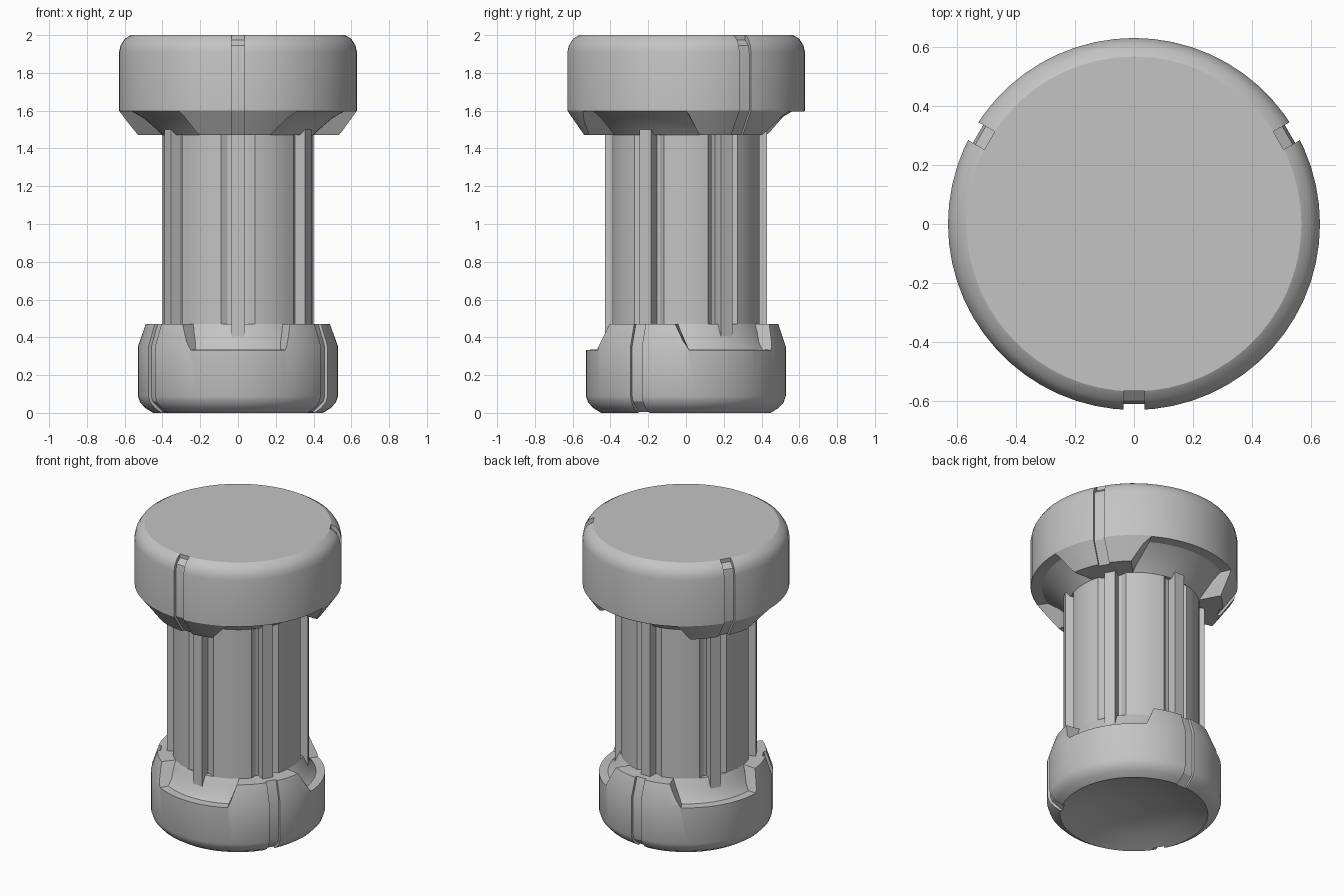
import bpy
import bmesh
from math import sin, cos, pi, radians, sqrt, atan2

cube = bpy.data.objects.get("Cube")
if cube:
    bpy.data.objects.remove(cube, do_unlink=True)

grey = bpy.data.materials.new("plain grey")
grey.use_nodes = True
colour = (0.55, 0.55, 0.55, 1)
grey.diffuse_color = colour
grey.node_tree.nodes["Principled BSDF"].inputs["Base Color"].default_value = colour


def loft(name, rings, closed=True):
    """Skin equal-length closed rings of points and cap both ends."""
    bm = bmesh.new()
    loops = [[bm.verts.new(p) for p in ring] for ring in rings]
    n = len(rings[0])
    for a, b in zip(loops, loops[1:]):
        for i in range(n):
            j = (i + 1) % n
            bm.faces.new((a[i], a[j], b[j], b[i]))
    bm.faces.new(loops[0][::-1])
    bm.faces.new(loops[-1])
    bmesh.ops.recalc_face_normals(bm, faces=bm.faces)
    mesh = bpy.data.meshes.new(name)
    bm.to_mesh(mesh)
    bm.free()
    mesh.materials.append(grey)
    obj = bpy.data.objects.new(name, mesh)
    bpy.context.collection.objects.link(obj)
    return obj


def polar(r, a, z, t=0):
    """Point at radius r and angle a, shifted sideways by t."""
    return (r * cos(a) - t * sin(a), r * sin(a) + t * cos(a), z)


def lathe(name, profile, sides=60):
    turns = [2 * pi * i / sides for i in range(sides)]
    return loft(name, [[polar(r, a, z) for a in turns] for r, z in profile])


def groove_cutter(outline, angle, half_width=0.035):
    return loft("groove_cutter", [[polar(r, angle, z, t) for r, z in outline]
                                  for t in (-half_width, half_width)])


def notch_cutter(outline, angle, half_angle, steps=14):
    """Sector whose half angle flares with height."""
    return loft("notch_cutter",
                [[polar(r, angle + radians(half_angle(z)) * (2 * s / steps - 1), z)
                  for r, z in outline] for s in range(steps + 1)])


def select(obj):
    bpy.ops.object.select_all(action="DESELECT")
    obj.select_set(True)
    bpy.context.view_layer.objects.active = obj


def carve(obj, cutter):
    cutter.hide_render = True
    mod = obj.modifiers.new("cut", "BOOLEAN")
    mod.operation = "DIFFERENCE"
    mod.solver = "EXACT"
    mod.object = cutter
    select(obj)
    bpy.ops.object.modifier_apply(modifier=mod.name)
    bpy.data.objects.remove(cutter, do_unlink=True)


def smooth(obj, angle=28):
    select(obj)
    bpy.ops.object.shade_smooth_by_angle(angle=radians(angle))


thirds = [radians(-90 + 120 * i) for i in range(3)]

# Upper cap: rounded drum with three tapered tabs below
upper = lathe("upper_cap", [(0.3, 1.47), (0.54, 1.47), (0.63, 1.6), (0.63, 1.91),
                            (0.622, 1.945), (0.6, 1.98), (0.567, 2.0)])
upper_notch = [(0.38, 1.45), (0.40, 1.47), (0.43, 1.5), (0.5, 1.56), (0.56, 1.595),
               (0.8, 1.6), (0.8, 1.4), (0.38, 1.4)]
upper_groove = [(0.565, 2.05), (0.565, 1.975), (0.6, 1.945), (0.61, 1.9), (0.61, 1.6),
                (0.507, 1.45), (0.8, 1.45), (0.8, 2.05)]

# Lower cap: smaller drum, tabs above, shallow dish underneath
lower = lathe("lower_cap", [(0.05, 0.09), (0.2, 0.075), (0.33, 0.045), (0.45, 0),
                            (0.49, 0.025), (0.518, 0.055), (0.53, 0.09), (0.53, 0.35),
                            (0.49, 0.47), (0.3, 0.47)])
lower_notch = [(0.38, 0.5), (0.40, 0.47), (0.42, 0.43), (0.445, 0.37), (0.475, 0.335),
               (0.7, 0.33), (0.7, 0.55), (0.38, 0.55)]
lower_groove = [(0.43, -0.05), (0.43, 0), (0.5, 0.06), (0.51, 0.09), (0.51, 0.35),
                (0.46, 0.5), (0.7, 0.5), (0.7, -0.05)]

# Notches and grooves alternate around each cap
for a in thirds:
    opposite = a + pi
    carve(upper, notch_cutter(upper_notch, opposite,
                              lambda z: 30 + 11 * (1.6 - z) / 0.13))
    carve(upper, groove_cutter(upper_groove, a))
    carve(lower, notch_cutter(lower_notch, a,
                              lambda z: 28 + 8 * (z - 0.33) / 0.14))
    carve(lower, groove_cutter(lower_groove, opposite))

# Column: six channels, each holding a raised rib
R = 0.40
edge = 0.09
rim = sqrt(R * R - edge * edge)
half_channel = [(0.035, 0.43), (0.035, 0.37), (0.055, 0.37), (edge, rim)]
channel = [(-t, r) for t, r in reversed(half_channel)] + half_channel
start = atan2(edge, rim)
section = []
for k in range(6):
    a = radians(-90 + 60 * k)
    section += [polar(r, a, 0, t) for t, r in channel]
    span = pi / 3 - 2 * start
    section += [polar(R, a + start + span * i / 6, 0) for i in range(1, 6)]
column = loft("column", [[(x, y, z) for x, y, _ in section] for z in (0.36, 1.55)])

for part in (upper, lower, column):
    smooth(part)
